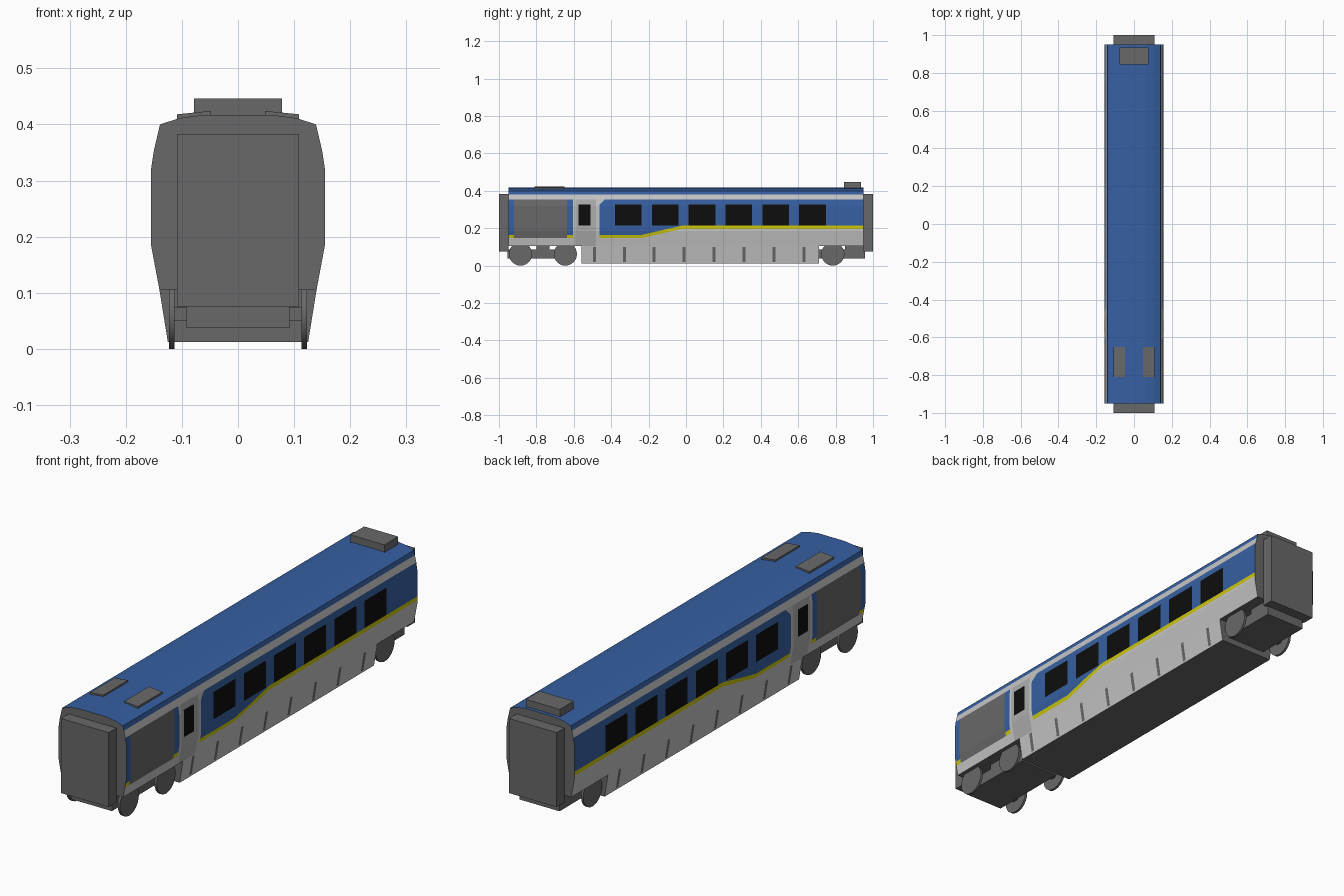
import bpy, bmesh
from mathutils import Vector

cube = bpy.data.objects.get("Cube")
if cube:
    bpy.data.objects.remove(cube)


def material(name, r, g, b):
    m = bpy.data.materials.new(name)
    m.use_nodes = True
    m.diffuse_color = (r, g, b, 1)
    bsdf = next(n for n in m.node_tree.nodes if n.type == 'BSDF_PRINCIPLED')
    bsdf.inputs["Base Color"].default_value = (r, g, b, 1)
    bsdf.inputs["Roughness"].default_value = 0.7
    return m


MATS = [material("blue", 0.037, 0.115, 0.36),
        material("light grey", 0.56, 0.56, 0.56),
        material("yellow", 0.6, 0.56, 0.004),
        material("window black", 0.004, 0.004, 0.004),
        material("frame grey", 0.14, 0.14, 0.14),
        material("door grey", 0.42, 0.42, 0.42)]
BLUE, LIGHT, YELLOW, BLACK, GREY, DOOR = range(6)


def finish(bm, name, paint=None):
    bmesh.ops.recalc_face_normals(bm, faces=bm.faces)
    for f in bm.faces:
        f.normal_update()
        f.material_index = paint(f.calc_center_median(), f.normal) if paint else GREY
    mesh = bpy.data.meshes.new(name)
    bm.to_mesh(mesh)
    bm.free()
    for m in MATS:
        mesh.materials.append(m)
    obj = bpy.data.objects.new(name, mesh)
    bpy.context.collection.objects.link(obj)
    return obj


def extrude_profile(half, y0, y1):
    """Mirror a half outline (x, z) and extrude it along y."""
    bm = bmesh.new()
    outline = half + [(-x, z) for x, z in reversed(half)]
    face = bm.faces.new([bm.verts.new((x, y0, z)) for x, z in outline])
    out = bmesh.ops.extrude_face_region(bm, geom=[face])
    moved = [v for v in out["geom"] if isinstance(v, bmesh.types.BMVert)]
    bmesh.ops.translate(bm, verts=moved, vec=(0, y1 - y0, 0))
    return bm


def cut(bm, point, normal, y_range=None):
    """Slice the side faces, optionally only within a stretch of the length."""
    faces = [f for f in bm.faces if not y_range
             or y_range[0] < f.calc_center_median().y < y_range[1]]
    geom = set(faces)
    for f in faces:
        geom.update(f.edges)
        geom.update(f.verts)
    bmesh.ops.bisect_plane(bm, geom=list(geom), dist=1e-5,
                           plane_co=Vector(point), plane_no=Vector(normal))


def box(name, x, y, z):
    bm = bmesh.new()
    bmesh.ops.create_cube(bm, size=1)
    for v in bm.verts:
        for axis, (lo, hi) in enumerate((x, y, z)):
            v.co[axis] = hi if v.co[axis] > 0 else lo
    return finish(bm, name)


# Body shell with painted livery
END = 0.95
WINDOWS = [(-0.38 + 0.197 * i, -0.237 + 0.197 * i) for i in range(6)]
DOOR_WINDOW = (-0.575, -0.51)
DOOR_LEAF = (-0.59, -0.48)
ENTRANCE = (-0.605, -0.463)
PANEL = (-0.92, -0.635)
RAMP = (-0.24, -0.02)
LOW, HIGH, BAND = 0.147, 0.197, 0.017
SLOPE = (HIGH - LOW) / (RAMP[1] - RAMP[0])
GLASS = (0.214, 0.326)
STRIPE = (0.353, 0.381)
CHAMFER = 0.028


def inside(value, span):
    return span[0] < value < span[1]


def line_height(y):
    t = min(max((y - RAMP[0]) / (RAMP[1] - RAMP[0]), 0), 1)
    return LOW + (HIGH - LOW) * t


def livery(c, n):
    y, z = c.y, c.z
    if abs(n.y) > 0.9 or n.z < -0.9:
        return GREY
    if z > STRIPE[1]:
        return BLUE
    if z > STRIPE[0]:
        return LIGHT
    if inside(z, GLASS) and any(inside(y, w) for w in WINDOWS + [DOOR_WINDOW]):
        return BLACK
    if inside(y, DOOR_LEAF):
        return DOOR
    if inside(y, ENTRANCE):
        return LIGHT
    if inside(y, PANEL) and z > LOW:
        return GREY
    # sloping corner beside the entrance
    if y > ENTRANCE[1] and (y - ENTRANCE[1]) < z - (STRIPE[0] - CHAMFER):
        return LIGHT
    base = line_height(y)
    if z < base:
        return LIGHT
    return YELLOW if z < base + BAND else BLUE


body_half = [(0.14, 0.105), (0.155, 0.185), (0.155, 0.32), (0.15, 0.353),
             (0.139, 0.4), (0.105, 0.411), (0.06, 0.417)]
body = extrude_profile(body_half, -END, END)
spans = WINDOWS + [DOOR_WINDOW, DOOR_LEAF, ENTRANCE, PANEL, RAMP]
for y in sorted({v for s in spans for v in s} | {ENTRANCE[1] + CHAMFER}):
    cut(body, (0, y, 0), (0, 1, 0))
for z in GLASS + STRIPE:
    cut(body, (0, 0, z), (0, 0, 1))
for z, span in ((LOW, (-END, RAMP[0])), (HIGH, (RAMP[1], END))):
    for edge in (z, z + BAND):
        cut(body, (0, 0, edge), (0, 0, 1), span)
for edge in (LOW, LOW + BAND):
    cut(body, (0, RAMP[0], edge), (0, -SLOPE, 1), RAMP)
cut(body, (0, ENTRANCE[1], STRIPE[0] - CHAMFER), (0, -1, 1),
    (ENTRANCE[1], ENTRANCE[1] + CHAMFER))
finish(body, "carriage_body", livery)

# Underfloor skirt with dark vertical slots
SLOTS = [(-0.498 + 0.16 * i, -0.482 + 0.16 * i) for i in range(8)]
SLOT_Z = (0.02, 0.1)


def skirt_paint(c, n):
    if abs(n.x) < 0.5:
        return GREY
    slot = inside(c.z, SLOT_Z) and any(inside(c.y, s) for s in SLOTS)
    return GREY if slot else LIGHT


skirt = extrude_profile([(0.125, 0.012), (0.14, 0.105)], -0.56, 0.71)
for s in SLOTS:
    for y in s:
        cut(skirt, (0, y, 0), (0, 1, 0))
for z in SLOT_Z:
    cut(skirt, (0, 0, z), (0, 0, 1))
finish(skirt, "underfloor_skirt", skirt_paint)

# Gangway connectors at both ends
box("front_gangway", (-0.109, 0.109), (-1, -END), (0.075, 0.383))
box("rear_gangway", (-0.109, 0.109), (END, 1), (0.075, 0.383))

# Roof equipment
box("rear_roof_unit", (-0.078, 0.078), (0.845, 0.935), (0.41, 0.446))
for side, name in ((1, "left"), (-1, "right")):
    hatch = box(name + "_roof_hatch", (0.048, 0.109), (-0.81, -0.65), (0.4, 0.424))
    for v in hatch.data.vertices:
        if v.co.x > 0.1 and v.co.z > 0.41:
            v.co.z = 0.418
        v.co.x *= side
    if side < 0:
        hatch.data.flip_normals()

# Running gear
box("front_bogie_frame", (-0.092, 0.092), (-0.955, -0.6), (0.037, 0.085))
box("front_bogie_pivot", (-0.092, 0.092), (-0.8, -0.73), (0.08, 0.106))
box("rear_bogie_frame", (-0.092, 0.092), (0.7, 0.957), (0.037, 0.085))
box("rear_bogie_pivot", (-0.092, 0.092), (0.85, 0.95), (0.08, 0.106))
for label, y in (("front", -0.885), ("middle", -0.645), ("rear", 0.785)):
    for side, name in ((1, "left"), (-1, "right")):
        bpy.ops.mesh.primitive_cylinder_add(
            vertices=24, radius=0.062, depth=0.01,
            location=(side * 0.118, y, 0.062), rotation=(0, 1.5708, 0))
        wheel = bpy.context.object
        wheel.name = f"{label}_{name}_wheel"
        wheel.data.materials.append(MATS[GREY])
        bpy.ops.object.shade_smooth_by_angle()
    box(f"{label}_axle", (-0.113, 0.113), (y - 0.012, y + 0.012), (0.05, 0.074))
